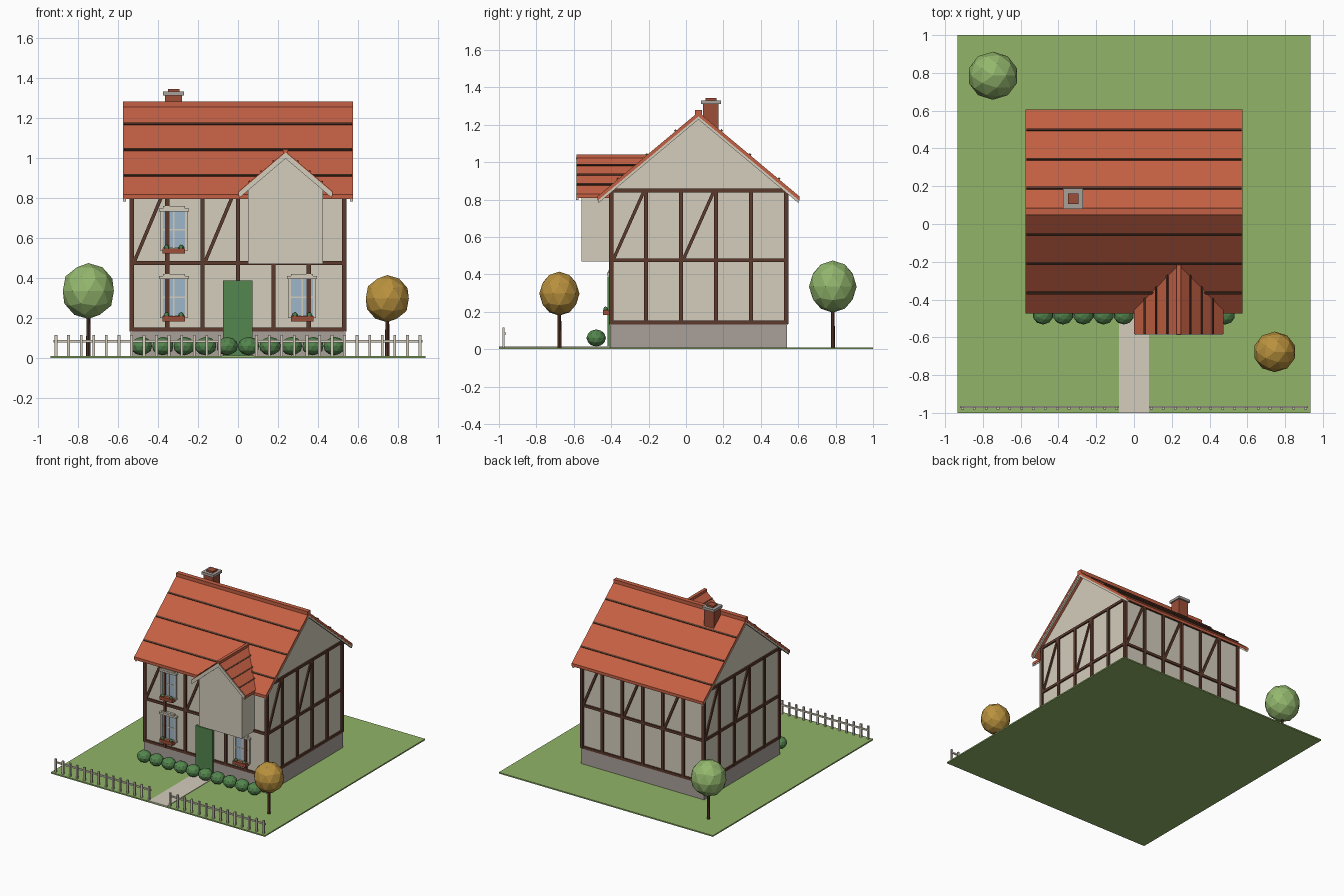
import bpy, bmesh, math
from mathutils import Vector, Matrix

if "Cube" in bpy.data.objects:
    bpy.data.objects.remove(bpy.data.objects["Cube"])


def material(name, r, g, b):
    lin = [(c / 255 / 12.92) if c < 10 else ((c / 255 + 0.055) / 1.055) ** 2.4 for c in (r, g, b)]
    m = bpy.data.materials.new(name)
    m.diffuse_color = (*lin, 1)
    m.use_nodes = True
    m.node_tree.nodes["Principled BSDF"].inputs["Base Color"].default_value = m.diffuse_color
    return m


GRASS = material("grass", 146, 180, 104)
PLASTER = material("cream plaster", 212, 205, 188)
TIMBER = material("dark timber", 92, 58, 44)
ROOF = material("roof tile", 196, 96, 67)
STONE = material("grey stone", 168, 160, 154)
BRICK = material("red brick", 158, 78, 56)
LEAF = material("light leaf", 148, 184, 110)
GOLD = material("golden leaf", 186, 146, 62)
GREEN = material("deep green", 84, 134, 78)
GLASS = material("window glass", 158, 182, 202)


def finish(name, bm, mat):
    bmesh.ops.recalc_face_normals(bm, faces=bm.faces)
    me = bpy.data.meshes.new(name)
    bm.to_mesh(me)
    bm.free()
    me.materials.append(mat)
    ob = bpy.data.objects.new(name, me)
    bpy.context.collection.objects.link(ob)
    return ob


def add_box(bm, x0, x1, y0, y1, z0, z1):
    mat = Matrix.Translation(((x0 + x1) / 2, (y0 + y1) / 2, (z0 + z1) / 2)) @ \
        Matrix.Diagonal((x1 - x0, y1 - y0, z1 - z0, 1))
    bmesh.ops.create_cube(bm, size=1, matrix=mat)


def add_bar(bm, p, q, width, depth, normal):
    """Bar from p to q whose depth lies along normal."""
    p, q, n = Vector(p), Vector(q), Vector(normal).normalized()
    d = (q - p).normalized()
    rot = Matrix((d, n.cross(d), n)).transposed().to_4x4()
    bmesh.ops.create_cube(bm, size=1, matrix=Matrix.Translation((p + q) / 2) @ rot @
                          Matrix.Diagonal(((q - p).length, width, depth, 1)))


def boxes(name, mat, *dims):
    bm = bmesh.new()
    for d in dims:
        add_box(bm, *d)
    return finish(name, bm, mat)


def prism(name, mat, pts, axis, *spans):
    """Extrude a profile along x (points are y,z) or along y (points are x,z)."""
    bm = bmesh.new()
    for a, b in spans:
        ends = [[bm.verts.new((t, u, v) if axis == "x" else (u, t, v)) for u, v in pts] for t in (a, b)]
        bm.faces.new(ends[0])
        bm.faces.new(ends[1])
        for i in range(len(pts)):
            j = (i + 1) % len(pts)
            bm.faces.new((ends[0][i], ends[0][j], ends[1][j], ends[1][i]))
    return finish(name, bm, mat)


def gable(c, half, apex, slope, base):
    e = apex - slope * half
    return [(c - half, base), (c + half, base), (c + half, e), (c, apex), (c - half, e)]


def chevron(c, half, apex, slope, t):
    e = apex - slope * half
    return [(c - half, e), (c, apex), (c + half, e), (c + half, e - t), (c, apex - t), (c - half, e - t)]


def ball(name, mat, centers, rx, rz):
    bm = bmesh.new()
    for c in centers:
        bmesh.ops.create_icosphere(bm, subdivisions=2, radius=1,
                                   matrix=Matrix.Translation(c) @ Matrix.Diagonal((rx, rx * 0.95, rz, 1)))
    return finish(name, bm, mat)


# Garden: lawn, path, fence
boxes("lawn", GRASS, (-0.935, 0.935, -1, 1, 0, 0.01))
boxes("path", PLASTER, (-0.08, 0.08, -1, -0.41, 0.005, 0.014))
fence = []
for s in (-1, 1):
    xs = [s * (0.093 + 0.0627 * i) for i in range(14)]
    fence += [(x - 0.007, x + 0.007, -0.982, -0.97, 0.01, 0.115) for x in xs]
    fence.append((min(xs) - 0.012, max(xs) + 0.012, -0.973, -0.963, 0.078, 0.09))
boxes("fence", PLASTER, *fence)

# House body
W, Y0, Y1, YC = 0.53, -0.40, 0.535, 0.0665
SL = 0.835
boxes("plinth", STONE, (-0.537, 0.537, Y0 - 0.006, Y1 + 0.006, 0.01, 0.135))
prism("walls", PLASTER, gable(YC, 0.467, 1.245, SL, 0.1), "x", (-W, W))

# Timber framing, walked round the four walls
bm = bmesh.new()
corners = [Vector((-W, Y0, 0)), Vector((W, Y0, 0)), Vector((W, Y1, 0)), Vector((-W, Y1, 0))]
for k in range(4):
    a, b = corners[k], corners[(k + 1) % 4]
    n = (b - a).normalized().cross(Vector((0, 0, 1)))
    count = 6 if k % 2 == 0 else 5
    up = lambda p, z: p + Vector((0, 0, z))
    for z in (0.143, 0.475, 0.848):
        add_bar(bm, up(a, z), up(b, z), 0.02, 0.022, n)
    for i in range(count + 1):
        p = a.lerp(b, i / count)
        hidden = k == 0 and i in (4, 5)
        add_bar(bm, up(p, 0.135), up(p, 0.475 if hidden else 0.85), 0.021, 0.024, n)
        if i % 2 == 0 and i < count - 1:
            q = a.lerp(b, (i + 1) / count)
            d = (b - a).normalized() * 0.014
            add_bar(bm, up(p + d, 0.485), up(q - d, 0.84), 0.017, 0.02, n)
finish("timber_frame", bm, TIMBER)

# Main roof with end boards, ridge and course battens
prism("main_roof", ROOF, chevron(YC, 0.54, 1.268, SL, 0.023), "x", (-0.575, 0.575))
prism("main_barge_boards", PLASTER, chevron(YC, 0.535, 1.246, SL, 0.018), "x",
      (-0.573, -0.558), (0.558, 0.573))
boxes("main_ridge", ROOF, (-0.575, 0.575, YC - 0.018, YC + 0.018, 1.245, 1.28))
bm = bmesh.new()
for s in (-1, 1):
    for d in (0.122, 0.275, 0.43):
        y, z = YC + s * d, 1.269 - SL * d
        add_bar(bm, (-0.57, y, z), (0.57, y, z), 0.012, 0.014, (0, s * SL, 1))
finish("main_roof_battens", bm, TIMBER)

# Projecting bay with its own gable roof
BX, BS = 0.2375, 0.85
prism("bay", PLASTER, gable(BX, 0.1875, 1.012, BS, 0.47), "y", (-0.56, -0.25))
prism("bay_roof", ROOF, chevron(BX, 0.237, 1.032, BS, 0.022), "y", (-0.582, -0.2))
prism("bay_barge_boards", PLASTER, chevron(BX, 0.232, 1.026, BS, 0.03), "y", (-0.587, -0.574))
boxes("bay_ridge", ROOF, (BX - 0.012, BX + 0.012, -0.585, -0.2, 1.015, 1.042))
bm = bmesh.new()
for s in (-1, 1):
    for d in (0.06, 0.12, 0.18):
        x, z = BX + s * d, 1.033 - BS * d
        y_end = YC - (1.268 - z) / SL + 0.01
        add_bar(bm, (x, -0.582, z), (x, y_end, z), 0.009, 0.012, (s * BS, 0, 1))
finish("bay_roof_battens", bm, TIMBER)

# Chimney
boxes("chimney_stack", BRICK, (-0.365, -0.28, 0.09, 0.175, 1.12, 1.315),
      (-0.35, -0.293, 0.105, 0.162, 1.32, 1.343))
boxes("chimney_cap", STONE, (-0.375, -0.27, 0.08, 0.187, 1.31, 1.33))

# Door
boxes("door", GREEN, (-0.075, 0.072, -0.42, -0.39, 0.012, 0.388))

# Windows with frames, glazing bars, lintels and flower boxes
glass, frame, planter, flowers = [], [], [], []
for cx, z in ((-0.32, 0.21), (0.32, 0.21), (-0.32, 0.548)):
    t = z + 0.185
    glass.append((cx - 0.056, cx + 0.056, -0.406, -0.39, z, t))
    frame += [(cx + s * 0.062 - 0.007, cx + s * 0.062 + 0.007, -0.412, -0.39, z, t) for s in (-1, 1)]
    frame += [(cx - 0.056, cx + 0.056, -0.409, -0.39, z + 0.09, z + 0.097),
              (cx - 0.004, cx + 0.004, -0.409, -0.39, z, t),
              (cx - 0.075, cx + 0.075, -0.422, -0.39, t, t + 0.014),
              (cx - 0.055, cx + 0.055, -0.418, -0.39, t + 0.014, t + 0.026),
              (cx - 0.07, cx + 0.07, -0.415, -0.39, z - 0.01, z + 0.003)]
    planter.append((cx - 0.056, cx + 0.056, -0.445, -0.40, z - 0.026, z))
    flowers += [(cx + dx, -0.43, z + 0.004) for dx in (-0.036, 0.036)]
boxes("window_glass", GLASS, *glass)
boxes("window_frames", PLASTER, *frame)
boxes("flower_boxes", BRICK, *planter)
ball("flower_box_plants", GREEN, flowers, 0.013, 0.014)

# Hedge
ball("hedge_bushes", GREEN, [(-0.482 + 0.107 * i, -0.48, 0.06) for i in range(10)], 0.055, 0.046)

# Trees
for name, mat, x, y, z, r in (("green_tree", LEAF, -0.747, 0.785, 0.335, 0.134),
                              ("golden_tree", GOLD, 0.745, -0.677, 0.297, 0.113)):
    ball(name + "_crown", mat, [(x, y, z)], r, r * 1.04)
    bm = bmesh.new()
    bmesh.ops.create_cone(bm, cap_ends=True, segments=8, radius1=0.011, radius2=0.009, depth=z - 0.01,
                          matrix=Matrix.Translation((x, y, z / 2 + 0.005)))
    finish(name + "_trunk", bm, TIMBER)
